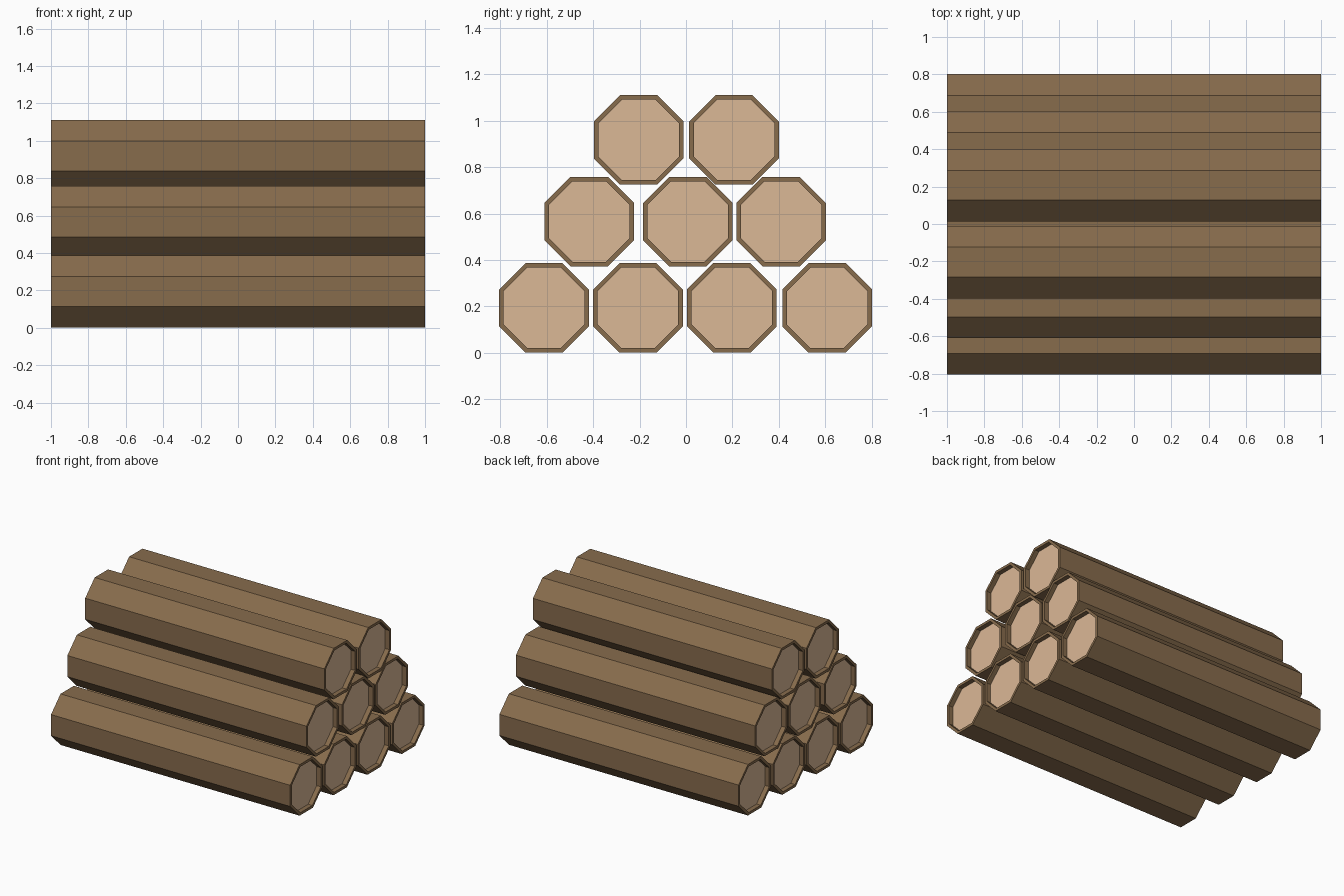
import bpy, bmesh, math
from mathutils import Matrix

if "Cube" in bpy.data.objects:
    bpy.data.objects.remove(bpy.data.objects["Cube"])

HALF = 0.193      # half of the flat-to-flat log width
INNER = 0.172     # same for the cut wood face
DEPTH = 0.035     # recess of the cut face behind the bark rim


def material(name, rgb):
    m = bpy.data.materials.new(name)
    m.diffuse_color = (*rgb, 1)
    m.use_nodes = True
    m.node_tree.nodes["Principled BSDF"].inputs["Base Color"].default_value = m.diffuse_color
    return m


bark = material("bark", (0.243, 0.149, 0.073))
wood = material("cut_wood", (0.71, 0.48, 0.306))

# One octagonal log along x, flats facing up, down and sideways
bm = bmesh.new()
turn = Matrix.Rotation(math.pi / 2, 4, 'Y') @ Matrix.Rotation(math.pi / 8, 4, 'Z')
radius = HALF / math.cos(math.pi / 8)
bmesh.ops.create_cone(bm, cap_ends=True, segments=8, radius1=radius,
                      radius2=radius, depth=2, matrix=turn)

# Bark rim and recessed cut face at each end
bm.normal_update()
for end in [f for f in bm.faces if len(f.verts) == 8]:
    bmesh.ops.inset_region(bm, faces=[end], thickness=HALF - INNER)
    hole = bmesh.ops.extrude_discrete_faces(bm, faces=[end])["faces"][0]
    side = math.copysign(1, hole.calc_center_median().x)
    bmesh.ops.translate(bm, verts=hole.verts, vec=(-side * DEPTH, 0, 0))
    hole.material_index = 1
bmesh.ops.recalc_face_normals(bm, faces=bm.faces)
mesh = bpy.data.meshes.new("log")
bm.to_mesh(mesh)
bm.free()
mesh.materials.append(bark)
mesh.materials.append(wood)

# Stacked rows: height of the centres, then y of each log
rows = {
    "bottom": (0.194, (-0.612, -0.207, 0.198, 0.608)),
    "middle": (0.566, (-0.417, 0.008, 0.410)),
    "top": (0.918, (-0.204, 0.207)),
}
for row, (z, ys) in rows.items():
    for i, y in enumerate(ys, 1):
        log = bpy.data.objects.new(f"{row}_log_{i}", mesh)
        log.location = (0, y, z)
        bpy.context.collection.objects.link(log)
